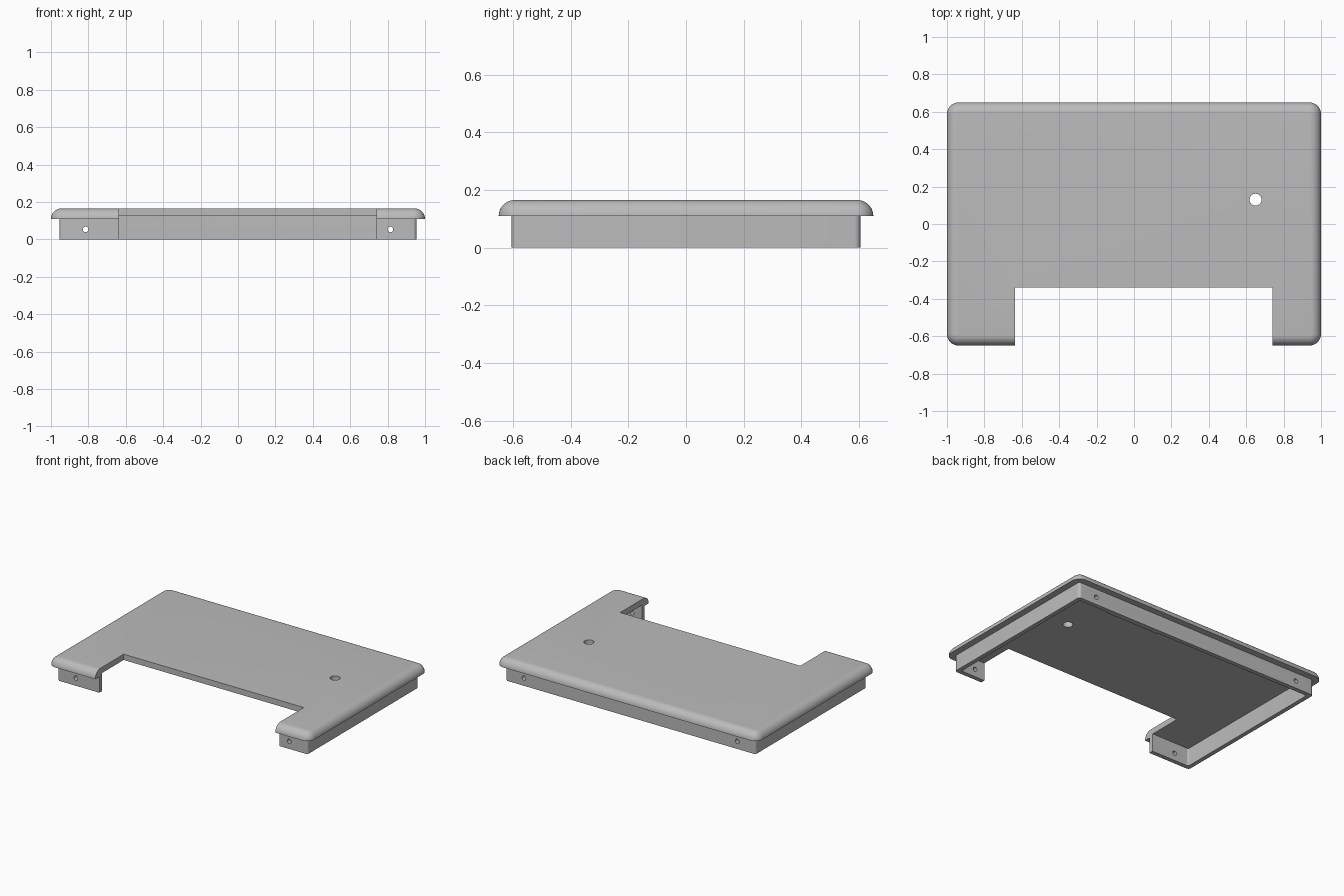
import bpy, bmesh, math
from mathutils import Matrix

cube = bpy.data.objects.get("Cube")
if cube:
    bpy.data.objects.remove(cube, do_unlink=True)

grey = bpy.data.materials.new("matte_grey")
grey.use_nodes = True
grey.diffuse_color = (0.5, 0.5, 0.5, 1)
grey.node_tree.nodes["Principled BSDF"].inputs["Base Color"].default_value = (0.5, 0.5, 0.5, 1)


def add_object(name, bm, helper=False):
    bmesh.ops.recalc_face_normals(bm, faces=bm.faces)
    mesh = bpy.data.meshes.new(name)
    bm.to_mesh(mesh)
    bm.free()
    mesh.materials.append(grey)
    ob = bpy.data.objects.new(name, mesh)
    bpy.context.collection.objects.link(ob)
    ob.hide_render = helper
    return ob


def rounded_rect(hx, hy, r, z, steps=8):
    points = []
    for i, (sx, sy) in enumerate([(1, 1), (-1, 1), (-1, -1), (1, -1)]):
        for k in range(steps + 1):
            a = math.pi / 2 * (i + k / steps)
            points.append((sx * (hx - r) + r * math.cos(a), sy * (hy - r) + r * math.sin(a), z))
    return points


def loft(name, rings, helper=False):
    bm = bmesh.new()
    loops = [[bm.verts.new(p) for p in ring] for ring in rings]
    n = len(loops[0])
    for low, high in zip(loops, loops[1:]):
        for i in range(n):
            j = (i + 1) % n
            bm.faces.new((low[i], low[j], high[j], high[i]))
    bm.faces.new(loops[0][::-1])
    bm.faces.new(loops[-1])
    return add_object(name, bm, helper)


def box(name, x, y, z, helper=False):
    bm = bmesh.new()
    bmesh.ops.create_cube(bm, size=1)
    for v in bm.verts:
        v.co = [lo + (c + 0.5) * (hi - lo) for c, (lo, hi) in zip(v.co, (x, y, z))]
    return add_object(name, bm, helper)


def drill(name, center, radius, depth, along_y):
    bm = bmesh.new()
    turn = Matrix.Rotation(math.pi / 2, 4, 'X') if along_y else Matrix()
    bmesh.ops.create_cone(bm, cap_ends=True, segments=32, radius1=radius, radius2=radius,
                          depth=depth, matrix=Matrix.Translation(center) @ turn)
    return add_object(name, bm, True)


# Skirt and overhanging rounded top, lofted as one solid
LIP_Z, ROUND = 0.11, 0.055
rings = [rounded_rect(0.955, 0.605, 0.02, z) for z in (0, LIP_Z)]
for k in range(11):
    a = math.pi / 2 * k / 10
    inset = ROUND * (1 - math.cos(a))
    rings.append(rounded_rect(1 - inset, 0.65 - inset, 0.062 - inset, LIP_Z + ROUND * math.sin(a)))
cover = loft("cover", rings)

# Hollow underside, front opening, top hole and side screw holes
cutters = [
    loft("cavity_cutter", [rounded_rect(0.925, 0.575, 0.01, z) for z in (-0.1, 0.125)], True),
    box("front_opening_cutter", (-0.635, 0.74), (-0.9, -0.34), (-0.2, 0.4), True),
    drill("top_hole_cutter", (0.65, 0.13, 0.15), 0.032, 0.3, False),
]
for x in (-0.815, 0.815):
    cutters.append(drill("screw_hole_cutter", (x, 0, 0.053), 0.015, 2, True))
for cutter in cutters:
    mod = cover.modifiers.new(cutter.name, 'BOOLEAN')
    mod.operation = 'DIFFERENCE'
    mod.solver = 'EXACT'
    mod.object = cutter

# Bake the cuts, then remove the cutters
bpy.context.view_layer.objects.active = cover
cover.select_set(True)
for mod in list(cover.modifiers):
    bpy.ops.object.modifier_apply(modifier=mod.name)
for cutter in cutters:
    bpy.data.objects.remove(cutter, do_unlink=True)
bpy.ops.object.shade_smooth_by_angle(angle=math.radians(35))

# Low ledge on the inside of the back wall
box("back_wall_ledge", (0.28, 0.70), (0.567, 0.58), (0.0, 0.015))
